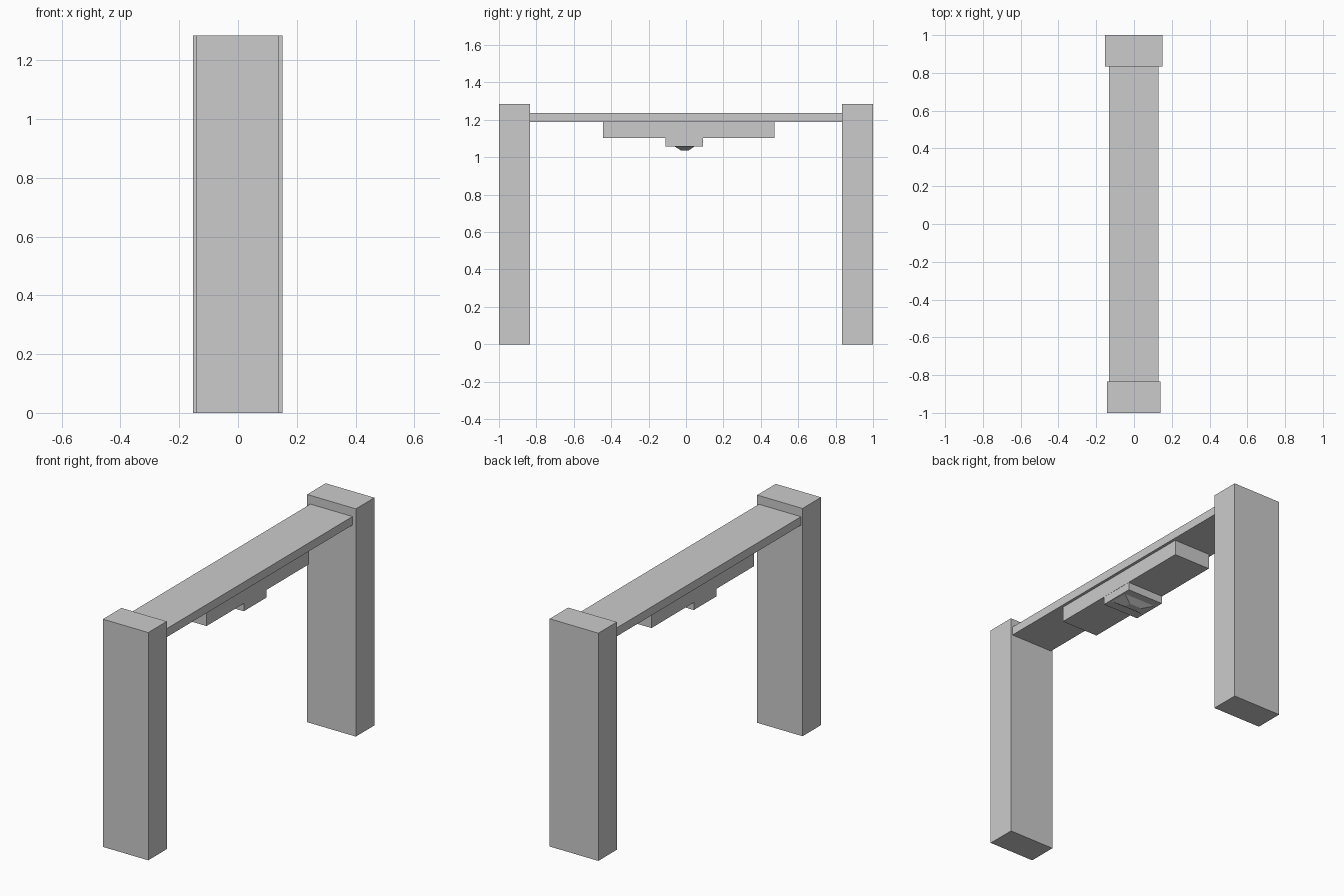
import bpy, bmesh

if "Cube" in bpy.data.objects:
    bpy.data.objects.remove(bpy.data.objects["Cube"])


def box(name, x, y, z, lower=None):
    """Box from min/max pairs; lower=(x pair, y pair) tapers the underside."""
    lx, ly = lower or (x, y)
    bm = bmesh.new()
    bmesh.ops.create_cube(bm, size=1)
    for v in bm.verts:
        i, j, k = (int(c > 0) for c in v.co)
        px, py = (x, y) if k else (lx, ly)
        v.co = (px[i], py[j], z[k])
    mesh = bpy.data.meshes.new(name)
    bm.to_mesh(mesh)
    bm.free()
    obj = bpy.data.objects.new(name, mesh)
    bpy.context.collection.objects.link(obj)
    return obj


# Upright posts, the back one slightly wider
box("front_post", (-0.143, 0.14), (-1, -0.835), (0, 1.285))
box("back_post", (-0.153, 0.151), (0.835, 1), (0, 1.285))

# Crossbeam between the posts
box("crossbeam", (-0.133, 0.13), (-0.835, 0.835), (1.188, 1.236))

# Stepped housing hanging under the beam
box("housing", (-0.115, 0.114), (-0.443, 0.472), (1.102, 1.188))
box("lower_housing", (-0.113, 0.113), (-0.11, 0.092), (1.058, 1.102))

# Tapered sensor tip on the underside
box("sensor_tip", (-0.1, 0.1), (-0.061, 0.046), (1.036, 1.058),
    lower=((-0.04, 0.04), (-0.027, 0.013)))
